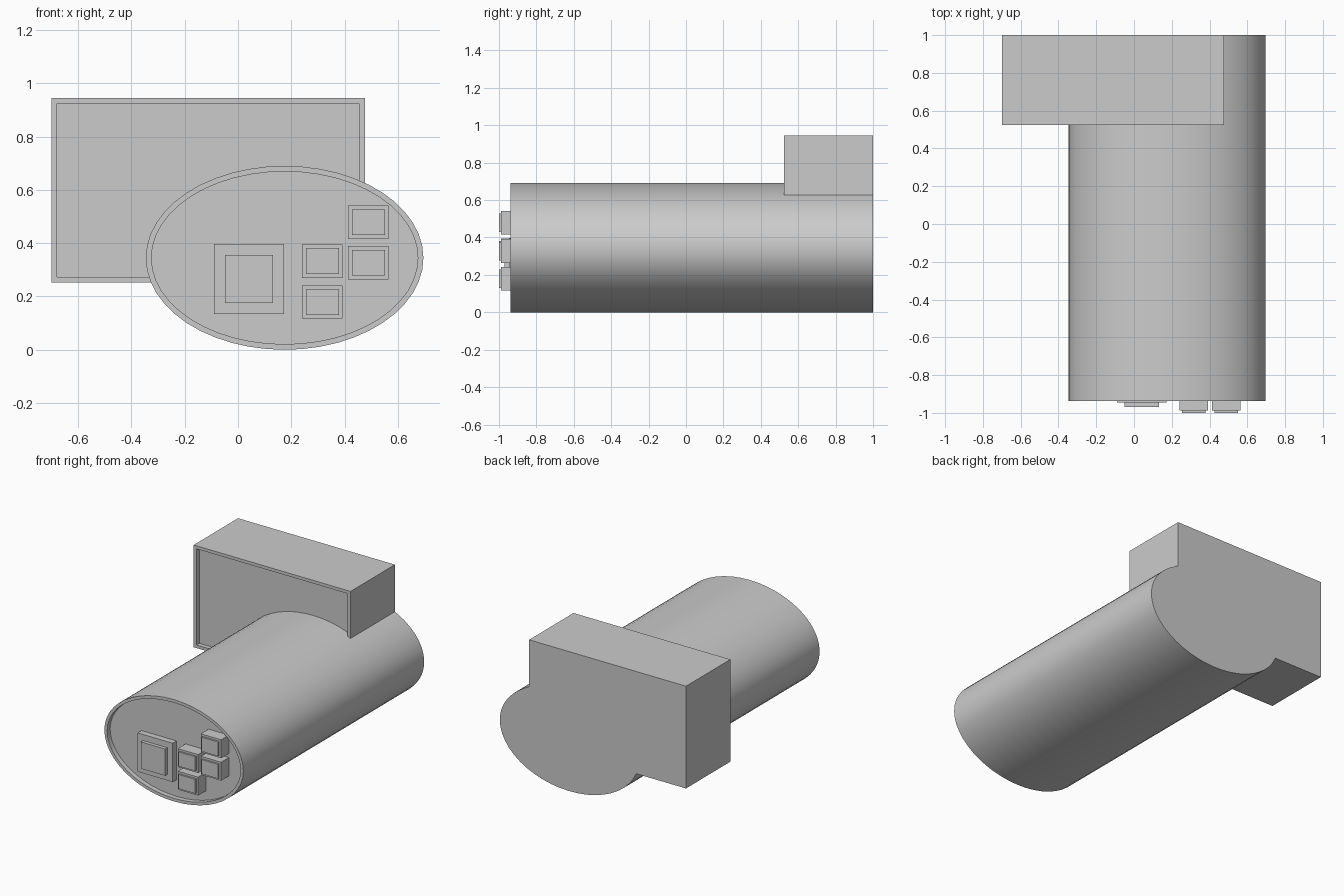
import bpy, bmesh, math

if "Cube" in bpy.data.objects:
    bpy.data.objects.remove(bpy.data.objects["Cube"])


def rect(x0, x1, z0, z1, inset=0.0):
    return [(x0 + inset, z0 + inset), (x1 - inset, z0 + inset),
            (x1 - inset, z1 - inset), (x0 + inset, z1 - inset)]


def ellipse(cx, cz, rx, rz, sides=48):
    steps = [2 * math.pi * i / sides for i in range(sides)]
    return [(cx + rx * math.cos(a), cz + rz * math.sin(a)) for a in steps]


def loft(name, rings, smooth=False):
    """Join (outline, y) rings from back to front and cap both ends."""
    bm = bmesh.new()
    loops = [[bm.verts.new((x, y, z)) for x, z in outline] for outline, y in rings]
    n = len(loops[0])
    for a, b in zip(loops, loops[1:]):
        for i in range(n):
            j = (i + 1) % n
            bm.faces.new((a[i], a[j], b[j], b[i]))
    bm.faces.new(loops[0])
    bm.faces.new(loops[-1])
    bmesh.ops.recalc_face_normals(bm, faces=bm.faces)
    mesh = bpy.data.meshes.new(name)
    bm.to_mesh(mesh)
    bm.free()
    obj = bpy.data.objects.new(name, mesh)
    bpy.context.collection.objects.link(obj)
    if smooth:
        bpy.ops.object.select_all(action='DESELECT')
        obj.select_set(True)
        bpy.context.view_layer.objects.active = obj
        bpy.ops.object.shade_smooth_by_angle(angle=math.radians(30))
    return obj


FLOOR = -0.905  # recessed front of the oval body

# Oval body with a thin rim around a recessed front
outer = ellipse(0.175, 0.345, 0.521, 0.345)
inner = ellipse(0.175, 0.345, 0.50, 0.324)
loft("oval_body", [(outer, 1.0), (outer, -0.937), (inner, -0.937), (inner, FLOOR)], True)

# Rear box with a thin rim around a recessed front
box = (-0.70, 0.476, 0.252, 0.945)
loft("rear_box", [(rect(*box), 1.0), (rect(*box), 0.525),
                  (rect(*box, 0.021), 0.525), (rect(*box, 0.021), 0.555)])


# Stepped blocks on the oval front
def stepped_block(name, bounds, inset, y_base, y_top):
    loft(name, [(rect(*bounds), FLOOR), (rect(*bounds), y_base),
                (rect(*bounds, inset), y_base), (rect(*bounds, inset), y_top)])


stepped_block("square_panel", (-0.09, 0.173, 0.134, 0.397), 0.041, -0.946, -0.97)

for i, (x, z) in enumerate([(0.241, 0.117), (0.241, 0.27), (0.413, 0.264), (0.413, 0.416)]):
    stepped_block(f"button_{i + 1}", (x, x + 0.152, z, z + 0.125), 0.014, -0.988, -1.0)
